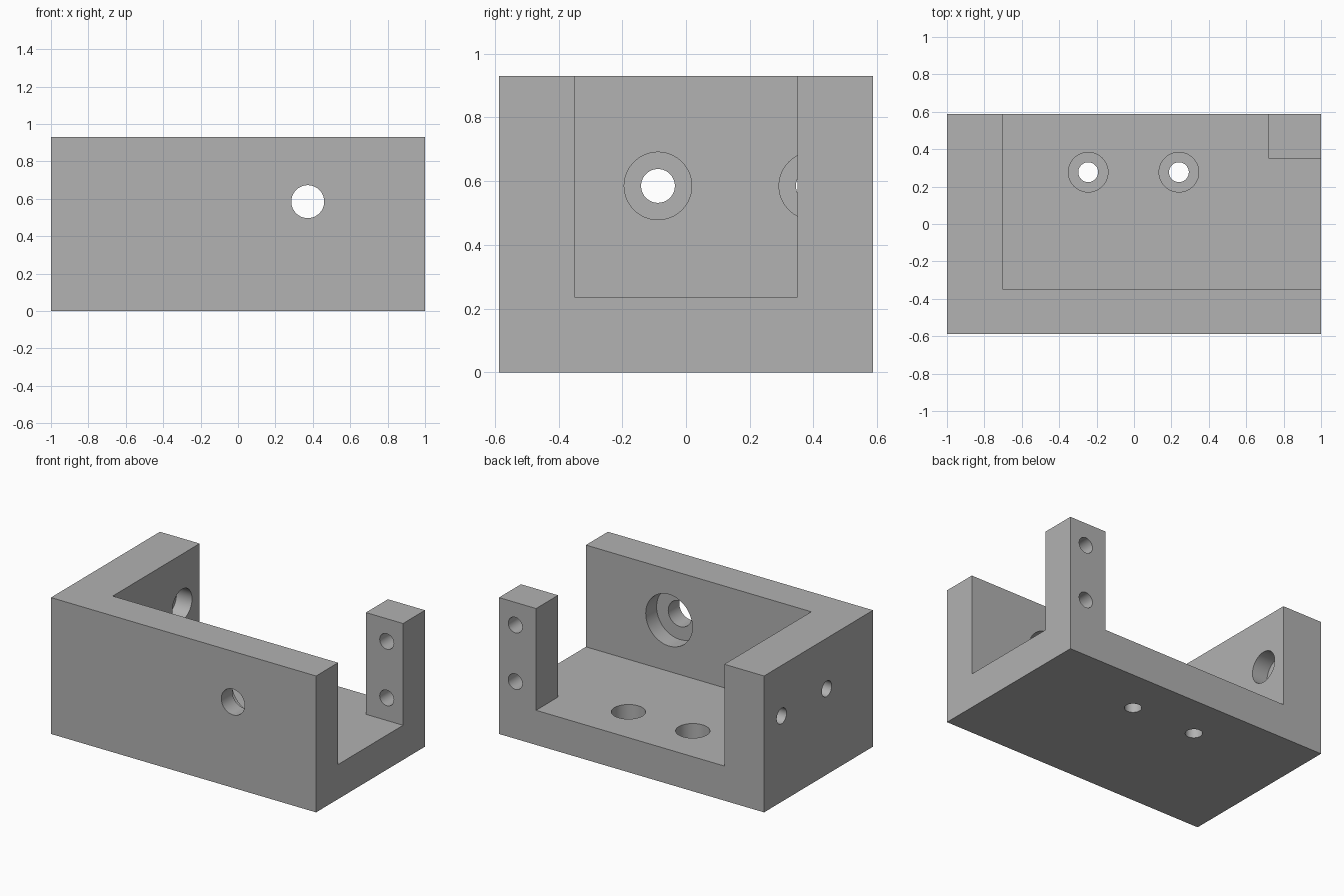
import bpy
import bmesh
from mathutils import Vector

if "Cube" in bpy.data.objects:
    bpy.data.objects.remove(bpy.data.objects["Cube"], do_unlink=True)

# Overall size and cavity limits
X, Y, H = 1.0, 0.587, 0.93
FLOOR, SIDE, END = 0.236, 0.35, -0.70
POST = 0.72
SMALL, DEPTH, OVER = 0.053, 0.117, 0.05

grey = bpy.data.materials.new("plain grey")
grey.use_nodes = True
colour = (0.445, 0.445, 0.445, 1)
grey.diffuse_color = colour
grey.node_tree.nodes["Principled BSDF"].inputs["Base Color"].default_value = colour


def prism(name, outline, bottom, top):
    """Extrude a plan outline between two heights."""
    bm = bmesh.new()
    face = bm.faces.new([bm.verts.new((x, y, bottom)) for x, y in outline])
    new = bmesh.ops.extrude_face_region(bm, geom=[face])["geom"]
    bmesh.ops.translate(bm, vec=(0, 0, top - bottom),
                        verts=[v for v in new if isinstance(v, bmesh.types.BMVert)])
    bmesh.ops.recalc_face_normals(bm, faces=bm.faces)
    mesh = bpy.data.meshes.new(name)
    bm.to_mesh(mesh)
    bm.free()
    obj = bpy.data.objects.new(name, mesh)
    bpy.context.collection.objects.link(obj)
    mesh.materials.append(grey)
    return obj


def cut(body, cutter):
    """Subtract a cutter from the body and discard it."""
    cutter.hide_render = True
    bpy.context.view_layer.objects.active = body
    mod = body.modifiers.new("cut", "BOOLEAN")
    mod.operation = "DIFFERENCE"
    mod.solver = "EXACT"
    mod.object = cutter
    bpy.ops.object.modifier_apply(modifier=mod.name)
    bpy.data.objects.remove(cutter, do_unlink=True)


def drill(body, start, end, radius):
    """Cut a round hole between two points."""
    a, b = Vector(start), Vector(end)
    bpy.ops.mesh.primitive_cylinder_add(
        vertices=64, radius=radius, depth=(b - a).length, location=(a + b) / 2,
        rotation=(b - a).to_track_quat("Z", "Y").to_euler())
    cutter = bpy.context.object
    cutter.data.materials.append(grey)
    cut(body, cutter)


def counterbored(body, inner, outer, radius):
    """Through hole with a double-width recess on the inner face."""
    a, b = Vector(inner), Vector(outer)
    way = (b - a).normalized()
    drill(body, a - way * OVER, a + way * DEPTH, radius * 2)
    drill(body, a, b + way * OVER, radius)


# Solid block, hollowed to leave floor, front wall, end wall and corner post
body = prism("bracket_body", [(-X, -Y), (X, -Y), (X, Y), (-X, Y)], 0, H)
far_x, far_y = X + OVER, Y + OVER
cut(body, prism("cavity_cutter", [
    (END, -SIDE), (far_x, -SIDE), (far_x, SIDE),
    (POST, SIDE), (POST, far_y), (END, far_y)], FLOOR, H + OVER))

# Floor, end wall and front wall holes
for x in (-0.245, 0.24):
    counterbored(body, (x, 0.277, FLOOR), (x, 0.277, 0), SMALL)
for y in (-0.088, 0.398):
    counterbored(body, (END, y, 0.585), (-X, y, 0.585), SMALL)
counterbored(body, (0.373, -SIDE, 0.585), (0.373, -Y, 0.585), 0.088)

# Corner post holes
for z in (0.39, 0.775):
    drill(body, (0.877, SIDE - OVER, z), (0.877, far_y, z), SMALL)

# Smooth bores, sharp edges
bpy.ops.object.select_all(action="DESELECT")
body.select_set(True)
bpy.context.view_layer.objects.active = body
bpy.ops.object.shade_smooth_by_angle()
